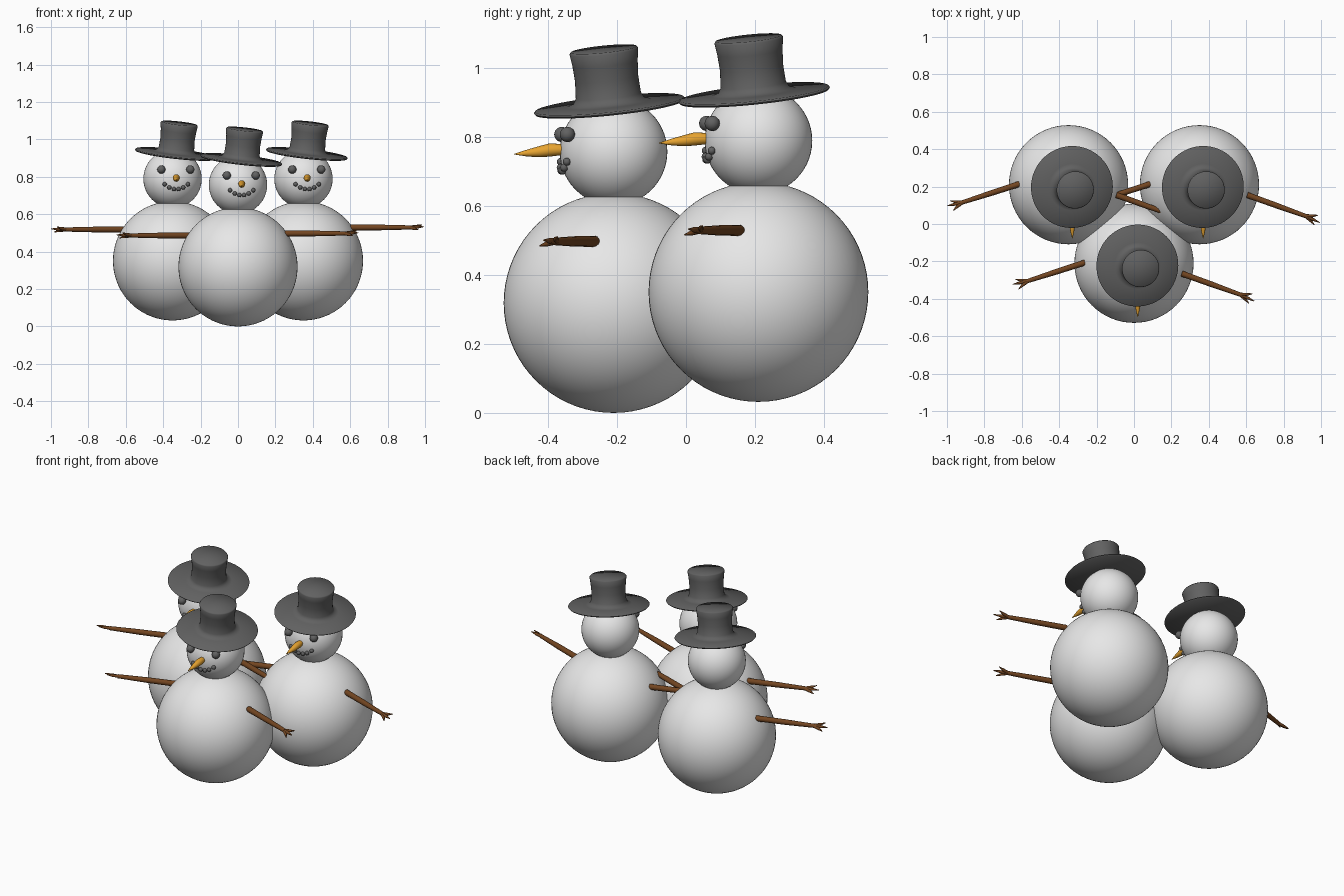
import bpy, bmesh, math
from mathutils import Vector, Matrix

if "Cube" in bpy.data.objects:
    bpy.data.objects.remove(bpy.data.objects["Cube"])


def material(name, rgb):
    m = bpy.data.materials.new(name)
    m.diffuse_color = (*rgb, 1)
    m.use_nodes = True
    m.node_tree.nodes["Principled BSDF"].inputs["Base Color"].default_value = m.diffuse_color
    return m


SNOW = material("snow", (0.8, 0.8, 0.8))
CHARCOAL = material("charcoal", (0.12, 0.12, 0.12))
CARROT = material("carrot_orange", (0.8, 0.37, 0.03))
WOOD = material("bark_brown", (0.17, 0.06, 0.015))


def finish(bm, name, mat, angle=60):
    bmesh.ops.recalc_face_normals(bm, faces=bm.faces)
    me = bpy.data.meshes.new(name)
    bm.to_mesh(me)
    bm.free()
    me.materials.append(mat)
    ob = bpy.data.objects.new(name, me)
    bpy.context.collection.objects.link(ob)
    bpy.ops.object.select_all(action='DESELECT')
    ob.select_set(True)
    bpy.context.view_layer.objects.active = ob
    bpy.ops.object.shade_smooth_by_angle(angle=math.radians(angle))
    return ob


def balls(name, mat, centers, r, seg=16):
    bm = bmesh.new()
    for c in centers:
        bmesh.ops.create_uvsphere(bm, u_segments=seg, v_segments=seg // 2 + 4,
                                  radius=r, matrix=Matrix.Translation(c))
    return finish(bm, name, mat)


def add_tube(bm, points, radii, sides=12):
    """Round tapering tube along a path, capped at both ends."""
    pts = [Vector(p) for p in points]
    rot = (pts[-1] - pts[0]).to_track_quat('Z', 'Y')
    rings = []
    for p, r in zip(pts, radii):
        rings.append([bm.verts.new(p + rot @ Vector((r * math.cos(a), r * math.sin(a), 0)))
                      for a in (2 * math.pi * i / sides for i in range(sides))])
    for lo, hi in zip(rings, rings[1:]):
        for i in range(sides):
            j = (i + 1) % sides
            bm.faces.new((lo[i], lo[j], hi[j], hi[i]))
    bm.faces.new(rings[0])
    bm.faces.new(rings[-1])


def lathe(name, mat, profile, steps=64):
    bm = bmesh.new()
    vs = [bm.verts.new((r, 0, z)) for r, z in profile]
    es = [bm.edges.new(p) for p in zip(vs, vs[1:])]
    bmesh.ops.spin(bm, geom=vs + es, axis=(0, 0, 1), cent=(0, 0, 0),
                   steps=steps, angle=2 * math.pi)
    bmesh.ops.remove_doubles(bm, verts=bm.verts, dist=1e-5)
    return finish(bm, name, mat)


def arm(name, start, wrist):
    """Stick with three twig fingers."""
    s, w = Vector(start), Vector(wrist)
    d = (w - s).normalized()
    side = d.cross(Vector((0, 0, 1))).normalized()
    up = Vector((0, 0, 1))
    bm = bmesh.new()
    add_tube(bm, [s, s.lerp(w, 0.5), w], [0.016, 0.015, 0.011])
    for a, b, length in ((0.1, 0.05, 0.075), (0.55, -0.25, 0.06), (-0.5, 0.25, 0.06)):
        tip = w + (d + side * a + up * b).normalized() * length
        add_tube(bm, [w - d * 0.012, w.lerp(tip, 0.5), tip], [0.009, 0.008, 0.002], 8)
    return finish(bm, name, WOOD)


HAT = [(0, -0.005), (0.216, -0.005), (0.22, 0), (0.216, 0.005), (0.125, 0.007),
       (0.104, 0.014), (0.095, 0.03), (0.092, 0.08), (0.095, 0.125), (0.1, 0.16),
       (0.096, 0.166), (0, 0.168)]


def snowman(tag, offset):
    parts = [
        balls(tag + "_body", SNOW, [(0, 0, 0.3185)], 0.3185, 64),
        balls(tag + "_head", SNOW, [(0, 0, 0.757)], 0.156, 48),
        balls(tag + "_eyes", CHARCOAL, [(-0.06, -0.15, 0.807), (0.095, -0.134, 0.807)], 0.022, 20),
    ]
    # pebble smile pushed out to the head surface
    smile = []
    for i in range(6):
        t = (i - 2.5) / 2.5
        x, z = 0.02 + 0.062 * t, -0.056 + 0.027 * t * t
        smile.append((x, -math.sqrt(0.161 ** 2 - x * x - z * z), 0.757 + z))
    parts.append(balls(tag + "_mouth", CHARCOAL, smile, 0.0115, 12))
    # slightly bent carrot nose
    bm = bmesh.new()
    add_tube(bm, [(0.018, -0.13, 0.762), (0.019, -0.16, 0.763), (0.02, -0.185, 0.762),
                  (0.02, -0.215, 0.757), (0.02, -0.25, 0.753), (0.02, -0.288, 0.75)],
             [0.014, 0.017, 0.019, 0.016, 0.010, 0.001], 16)
    parts.append(finish(bm, tag + "_nose", CARROT))
    # arms
    parts.append(arm(tag + "_left_arm", (-0.262, 0.004, 0.486), (-0.575, -0.097, 0.486)))
    parts.append(arm(tag + "_right_arm", (0.255, -0.055, 0.497), (0.575, -0.170, 0.497)))
    # tilted top hat
    hat = lathe(tag + "_hat", CHARCOAL, HAT)
    tilt = Matrix.Rotation(math.radians(6.3), 4, 'Y') @ Matrix.Rotation(math.radians(5.8), 4, 'X')
    hat.data.transform(Matrix.Translation((0.018, -0.012, 0.89)) @ tilt)
    parts.append(hat)
    for p in parts:
        p.location = offset


snowman("front_snowman", (0, -0.21, 0))
snowman("back_left_snowman", (-0.35, 0.21, 0.032))
snowman("back_right_snowman", (0.35, 0.21, 0.032))
